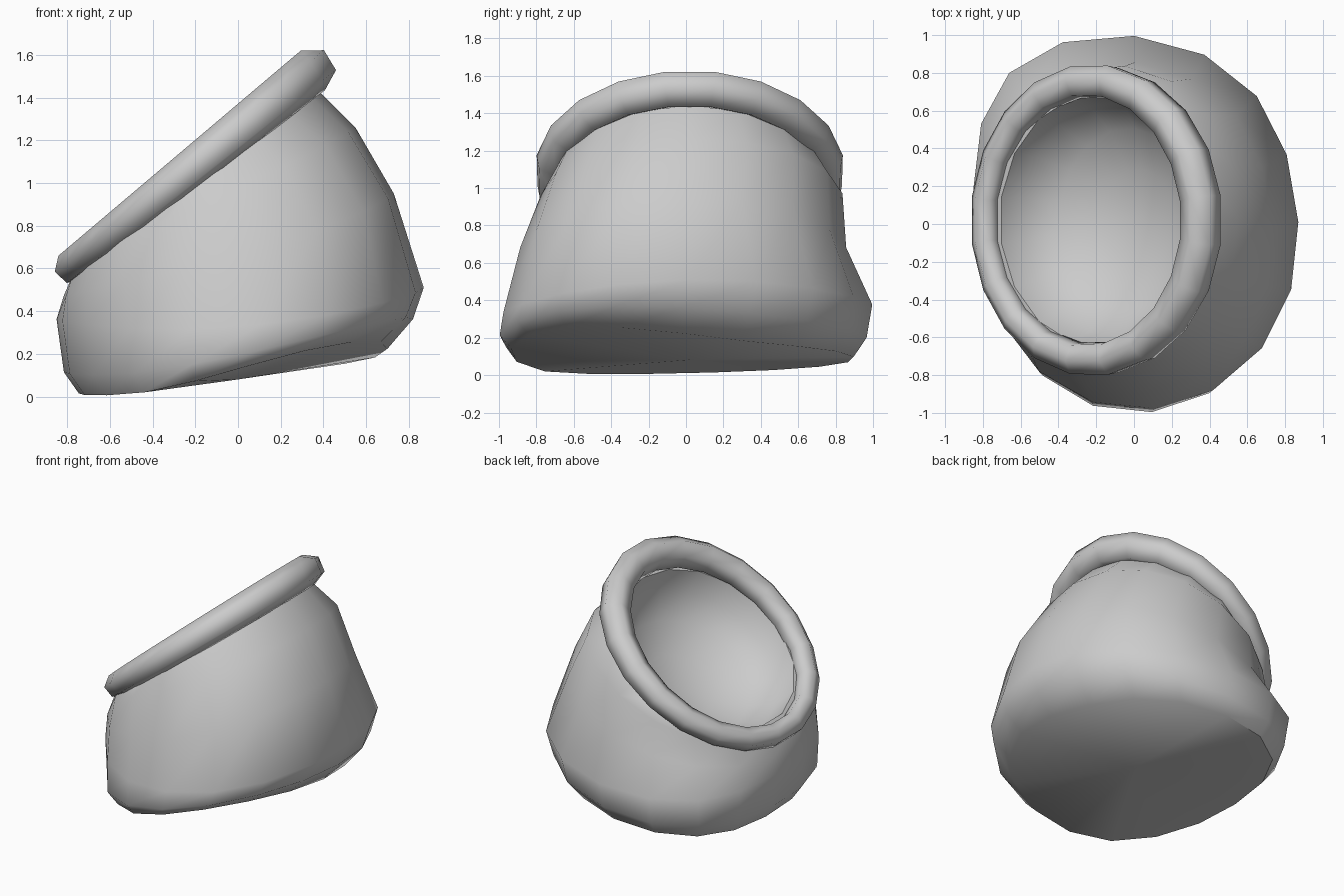
import bpy, bmesh
from math import sin, cos, pi, radians
from mathutils import Vector

if "Cube" in bpy.data.objects:
    bpy.data.objects.remove(bpy.data.objects["Cube"])

SIDES = 17


def ring(left, right, front, back, skew=0.0, lift=0.0, full=(0, 0), shift=0.0):
    """Lopsided loop: left/right are (x, z), front/back are (y, z)."""
    cx, rx = (left[0] + right[0]) / 2, (right[0] - left[0]) / 2
    cy, ry = (front[0] + back[0]) / 2, (back[0] - front[0]) / 2
    z0 = (left[1] + right[1] + front[1] + back[1]) / 4
    zx, zy = (right[1] - left[1]) / 2, (back[1] - front[1]) / 2
    c2 = (left[1] + right[1] - front[1] - back[1]) / 4
    pts = []
    for i in range(SIDES):
        a = 2 * pi * i / SIDES
        c, s = cos(a), sin(a)
        f = full[0] if s > 0 else full[1]
        x = cx + rx * c + skew * s + f * c * s * s - shift * s * s
        z = z0 + zx * c + zy * s + c2 * cos(2 * a)
        z += lift * max(0, cos(a + radians(50))) ** 2
        pts.append(Vector((x, cy + ry * s, max(0, z))))
    return pts


def make_object(name, loops, closed=False, caps=(), angle=50):
    """Bridge loops of points into one skin; caps are (loop index, apex)."""
    bm = bmesh.new()
    vs = [[bm.verts.new(p) for p in lp] for lp in loops]
    n = len(vs[0])
    pairs = list(zip(vs, vs[1:])) + ([(vs[-1], vs[0])] if closed else [])
    for a, b in pairs:
        for i in range(n):
            j = (i + 1) % n
            bm.faces.new((a[i], a[j], b[j], b[i]))
    for k, apex in caps:
        tip = bm.verts.new(apex)
        for i in range(n):
            bm.faces.new((vs[k][i], vs[k][(i + 1) % n], tip))
    bmesh.ops.recalc_face_normals(bm, faces=bm.faces)
    me = bpy.data.meshes.new(name)
    bm.to_mesh(me)
    bm.free()
    ob = bpy.data.objects.new(name, me)
    bpy.context.collection.objects.link(ob)
    bpy.ops.object.select_all(action='DESELECT')
    ob.select_set(True)
    bpy.context.view_layer.objects.active = ob
    bpy.ops.object.shade_smooth_by_angle(angle=radians(angle))
    return ob


# Sagging body: outer wall from base to mouth
loops = [
    ring((-0.74, 0.01), (0.70, 0.17), (-0.94, 0.05), (0.90, 0.09), -0.06, 0.13, (0.15, 0), 0.05),
    ring((-0.81, 0.11), (0.82, 0.33), (-1.0, 0.15), (0.97, 0.19), -0.06, 0.08, (0.2, 0.04), 0.05),
    ring((-0.845, 0.36), (0.87, 0.51), (-0.98, 0.33), (1.0, 0.37), -0.06, 0, (0.2, 0.04), 0.05),
    ring((-0.82, 0.47), (0.73, 0.95), (-0.89, 0.66), (0.86, 0.66), -0.03, 0, (0.1, 0.12)),
    ring((-0.78, 0.57), (0.55, 1.26), (-0.78, 0.93), (0.84, 0.94), 0, 0, (0.05, 0.1)),
    ring((-0.75, 0.62), (0.37, 1.44), (-0.70, 1.05), (0.74, 1.05)),
]

# Shallow rounded hollow sinking from the mouth
mid, apex = Vector((-0.19, 0.02, 1.04)), Vector((0.04, 0.04, 0.70))
mouth = loops[-1]
for t in (0, 22, 45, 68):
    t = radians(t)
    loops.append([mid + (p - mid) * 0.93 * cos(t) + (apex - mid) * sin(t) for p in mouth])
make_object("pot_body", loops, caps=((0, (0, 0, 0.08)), (len(loops) - 1, apex)))

# Tilted rounded rim, thinner at the low side
center = Vector((-0.217, 0.02, 1.067))
u, v, n = Vector((0.777, 0, 0.63)), Vector((0, 1, 0)), Vector((-0.63, 0, 0.777))
rim = []
for i in range(20):
    a = 2 * pi * (i + 0.5) / 20
    out = u * cos(a) + v * sin(a)
    r = 0.093 + 0.016 * cos(a)
    rim.append([center + out * (0.74 + r * cos(t)) + n * (r * sin(t))
                for t in (radians(22 + 60 * k) for k in range(6))])
make_object("rim", rim, closed=True, angle=75)
